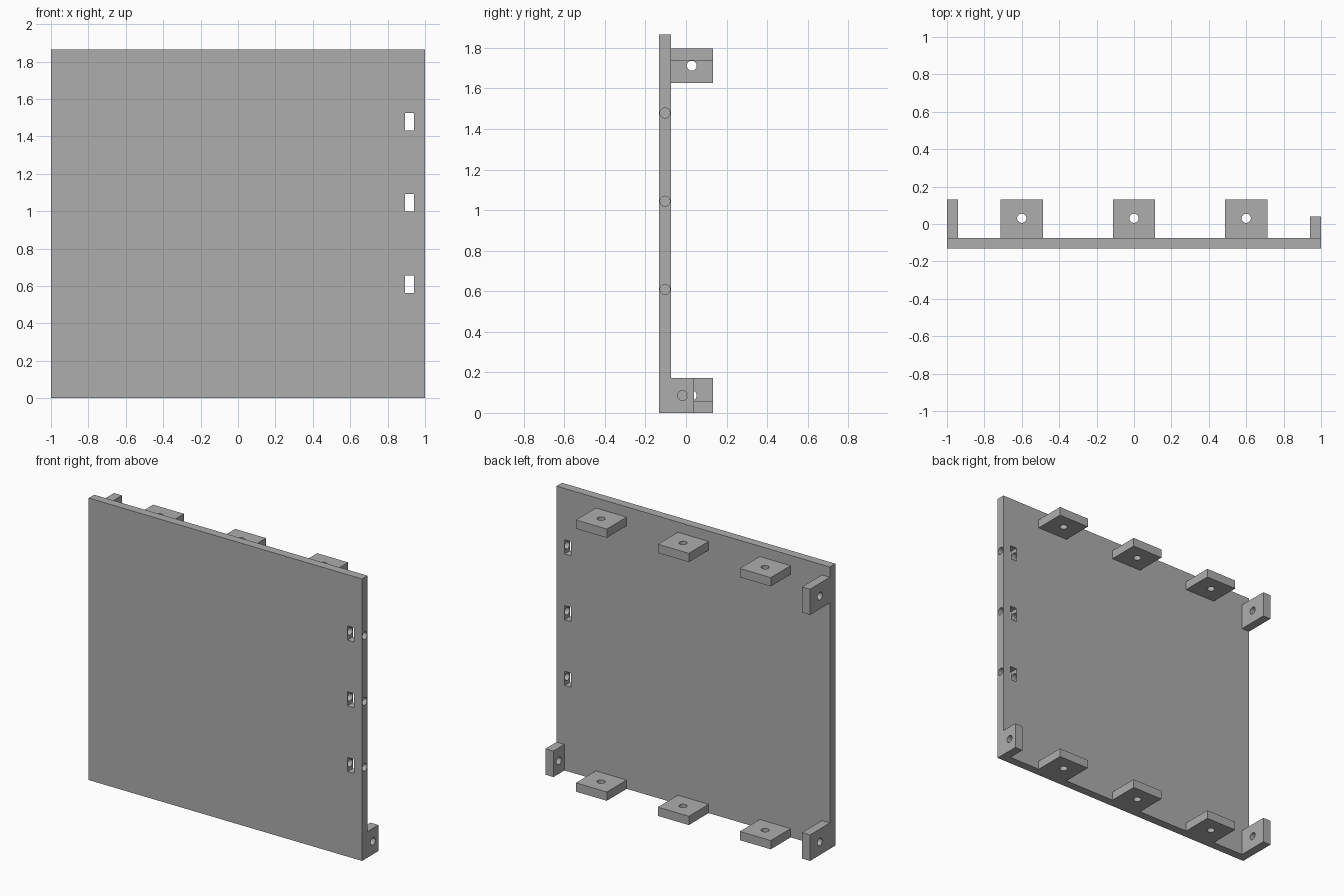
import bpy
import math

if "Cube" in bpy.data.objects:
    bpy.data.objects.remove(bpy.data.objects["Cube"])

PANEL_FRONT, PANEL_BACK, REAR = -0.132, -0.075, 0.132
HEIGHT, THICK, HOLE_R = 1.865, 0.058, 0.0245

grey = bpy.data.materials.new("plain_grey")
grey.diffuse_color = (0.42, 0.42, 0.42, 1)
grey.use_nodes = True
grey.node_tree.nodes["Principled BSDF"].inputs["Base Color"].default_value = grey.diffuse_color


def box(name, x0, x1, y0, y1, z0, z1):
    bpy.ops.mesh.primitive_cube_add(size=1)
    ob = bpy.context.object
    ob.name = name
    ob.scale = (x1 - x0, y1 - y0, z1 - z0)
    ob.location = ((x0 + x1) / 2, (y0 + y1) / 2, (z0 + z1) / 2)
    bpy.ops.object.transform_apply(location=True, rotation=True, scale=True)
    ob.data.materials.append(grey)
    return ob


def rod(center, length, axis):
    rot = (0, math.pi / 2, 0) if axis == "x" else (0, 0, 0)
    bpy.ops.mesh.primitive_cylinder_add(vertices=32, radius=HOLE_R, depth=length,
                                        location=center, rotation=rot)
    ob = bpy.context.object
    bpy.ops.object.transform_apply(location=True, rotation=True, scale=True)
    ob.data.materials.append(grey)
    return ob


def cut(target, cutter):
    cutter.hide_render = True
    mod = target.modifiers.new("cut", "BOOLEAN")
    mod.operation = "DIFFERENCE"
    mod.solver = "EXACT"
    mod.object = cutter
    bpy.ops.object.select_all(action="DESELECT")
    bpy.context.view_layer.objects.active = target
    target.select_set(True)
    bpy.ops.object.modifier_apply(modifier=mod.name)
    bpy.data.objects.remove(cutter, do_unlink=True)


def smooth(ob):
    bpy.ops.object.select_all(action="DESELECT")
    bpy.context.view_layer.objects.active = ob
    ob.select_set(True)
    bpy.ops.object.shade_smooth_by_angle(angle=math.radians(30))


# Panel with three nut slots and side bolt holes along the right edge
panel = box("panel", -1, 1, PANEL_FRONT, PANEL_BACK, 0, HEIGHT)
mid_y = (PANEL_FRONT + PANEL_BACK) / 2
for z in (0.609, 1.044, 1.479):
    cut(panel, box("slot_cutter", 0.893, 0.941, -0.3, 0.1, z - 0.047, z + 0.047))
    cut(panel, rod((0.94, mid_y, z), 0.22, "x"))
smooth(panel)

# Horizontal mounting tabs, three along the top and three along the bottom
tab_y = (PANEL_BACK + REAR) / 2 + 0.002
for level, z0 in (("bottom", 0), ("top", 1.739)):
    for side, x in (("left", -0.6), ("middle", 0), ("right", 0.6)):
        tab = box(f"{level}_tab_{side}", x - 0.113, x + 0.113,
                  PANEL_BACK, REAR, z0, z0 + THICK)
        cut(tab, rod((x, tab_y, z0 + THICK / 2), 0.3, "z"))
        smooth(tab)

# Upright side tabs: two on the left edge, one short one at lower right
for name, x0, rear, z0, z1 in (
        ("side_tab_lower_left", -1, REAR, 0, 0.172),
        ("side_tab_upper_left", -1, REAR, 1.627, 1.797),
        ("side_tab_lower_right", 1 - THICK, 0.04, 0, 0.172)):
    tab = box(name, x0, x0 + THICK, PANEL_BACK, rear, z0, z1)
    cut(tab, rod((x0 + THICK / 2, (PANEL_BACK + rear) / 2, (z0 + z1) / 2), 0.3, "x"))
    smooth(tab)
